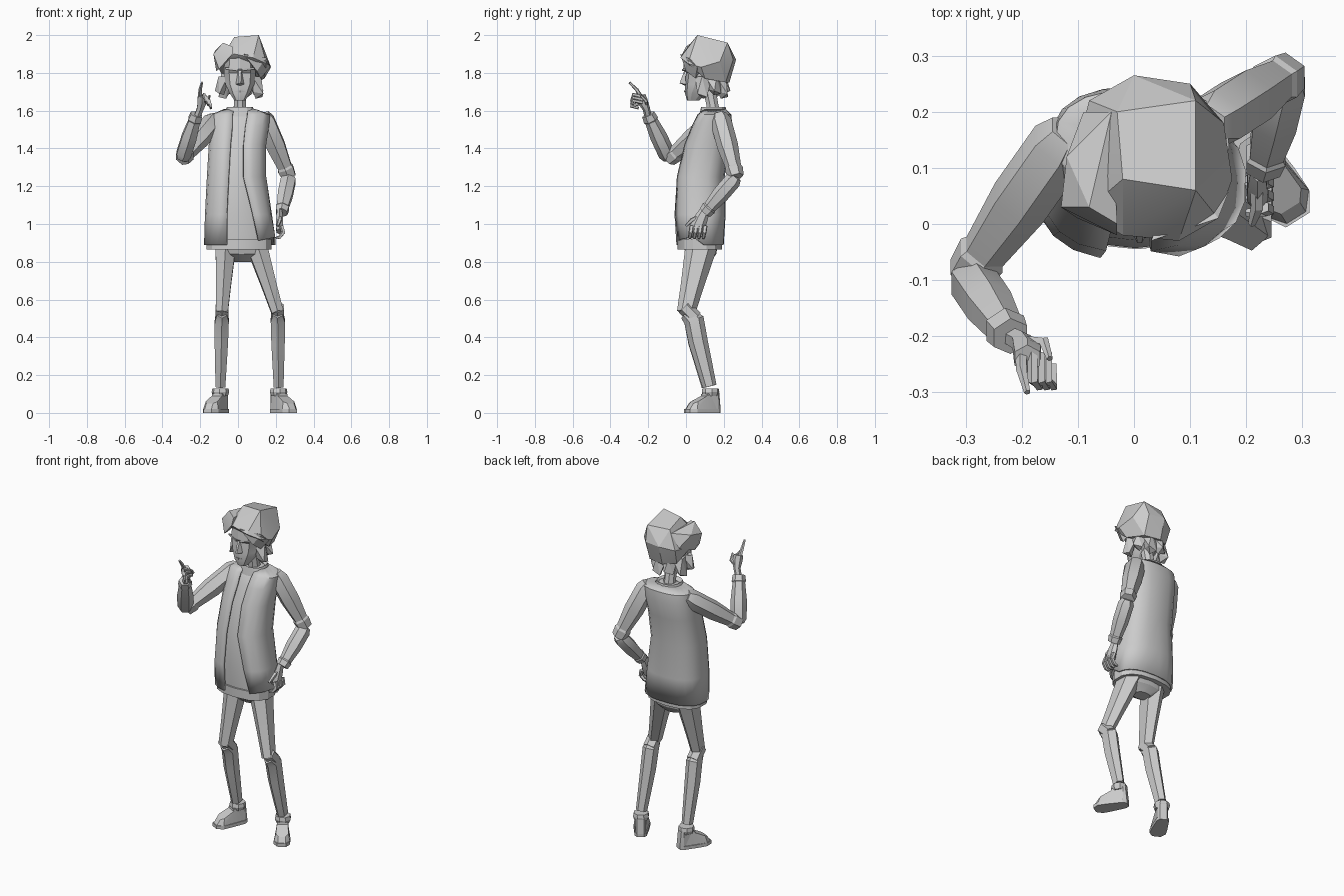
import bpy, bmesh, math
from mathutils import Vector, Matrix

cube = bpy.data.objects.get("Cube")
if cube:
    bpy.data.objects.remove(cube, do_unlink=True)

colour = (.6, .6, .6, 1)
grey = bpy.data.materials.new("plain grey")
grey.use_nodes = True
grey.diffuse_color = colour
grey.node_tree.nodes["Principled BSDF"].inputs["Base Color"].default_value = colour


def finish(name, bm, angle, matrix=Matrix()):
    bmesh.ops.recalc_face_normals(bm, faces=bm.faces)
    mesh = bpy.data.meshes.new(name)
    bm.to_mesh(mesh)
    bm.free()
    mesh.transform(matrix)
    mesh.materials.append(grey)
    obj = bpy.data.objects.new(name, mesh)
    bpy.context.collection.objects.link(obj)
    bpy.ops.object.select_all(action='DESELECT')
    bpy.context.view_layer.objects.active = obj
    obj.select_set(True)
    bpy.ops.object.shade_smooth_by_angle(angle=math.radians(angle))
    return obj


def hull(name, points, matrix=Matrix()):
    """Faceted solid wrapped around a few points."""
    bm = bmesh.new()
    for point in points:
        bm.verts.new(point)
    result = bmesh.ops.convex_hull(bm, input=bm.verts)
    inside = {v for v in result["geom_interior"] if isinstance(v, bmesh.types.BMVert)}
    bmesh.ops.delete(bm, geom=list(inside), context='VERTS')
    return finish(name, bm, 20, matrix)


def skin(name, rings, closed=True, caps=True, angle=25, matrix=Matrix()):
    """Bridge rings of equal length."""
    bm = bmesh.new()
    rows = [[bm.verts.new(point) for point in ring] for ring in rings]
    count = len(rows[0])
    for low, high in zip(rows, rows[1:]):
        for i in range(count if closed else count - 1):
            j = (i + 1) % count
            bm.faces.new((low[i], low[j], high[j], high[i]))
    if caps:
        bm.faces.new(rows[0])
        bm.faces.new(rows[-1])
    return finish(name, bm, angle, matrix)


def tube(name, stops, sides=6, depth=1, matrix=Matrix()):
    """Tube through stops of x, y, z and radius."""
    centres = [Vector(stop[:3]) for stop in stops]
    rings = []
    for i, stop in enumerate(stops):
        along = (centres[min(i + 1, len(stops) - 1)] - centres[max(i - 1, 0)]).normalized()
        across = Vector((1, 0, 0))
        across = (across - along * across.dot(along)).normalized()
        forward = along.cross(across) * depth
        turns = [math.tau * (k + .5) / sides for k in range(sides)]
        rings.append([centres[i] + stop[3] * (across * math.cos(t) + forward * math.sin(t)) for t in turns])
    return skin(name, rings, matrix=matrix)


def sleeve(name, start, end, wide, narrow):
    """Sleeve drawn in at the first joint and ending in a flared cuff."""
    start, end = Vector(start), Vector(end)
    profile = ((0, wide * .7), (.1, wide), (.5, wide), (.84, narrow), (.87, narrow * 1.15), (1, narrow))
    tube(name, [(*start.lerp(end, t), radius) for t, radius in profile])


def oval(z, left, right, front, back, start=0, end=math.tau, count=14, closed=True):
    """Slightly squared oval, with angles measured from the front."""
    soft = lambda c: math.copysign(abs(c) ** .8, c)
    ring = []
    for k in range(count):
        t = start + (end - start) * k / (count if closed else count - 1)
        ring.append(((left + right) / 2 + (right - left) / 2 * soft(math.sin(t)),
                     (front + back) / 2 - (back - front) / 2 * soft(math.cos(t)), z))
    return ring


# Open coat: height, extents and the two front edges
coat_rows = ((.89, -.18, .2, -.055, .2, -.06, .11), (1.05, -.175, .18, -.065, .21, -.06, .08),
             (1.25, -.165, .15, -.05, .205, -.05, .03), (1.42, -.155, .15, -.01, .23, -.04, .03),
             (1.52, -.15, .165, .03, .245, -.03, .04), (1.58, -.14, .17, .06, .24, -.03, .05),
             (1.61, -.07, .09, .09, .21, -.02, .05))


def coat_ring(z, left, right, front, back, edge_left, edge_right):
    def reach(x):
        sine = (2 * x - left - right) / (right - left)
        return math.asin(math.copysign(abs(sine) ** 1.25, sine))
    ring = oval(z, left, right, front, back, reach(edge_right), math.tau + reach(edge_left), 19, False)
    # The hem rises a little toward the left at the front
    return [(x, y, h + .2 * max(x, 0) * (h < .9) * (y < .08)) for x, y, h in ring]


coat = skin("coat", [coat_ring(*row) for row in coat_rows], closed=False, caps=False, angle=40)
thickness = coat.modifiers.new("thickness", 'SOLIDIFY')
thickness.thickness = .012
thickness.offset = -1

# Shirt follows the coat just inside it, with a hem band below
inset = .022
skin("shirt", [oval(z, left + inset, right - inset, front + inset, back - inset)
               for z, left, right, front, back, *edges in coat_rows], angle=35)
skin("shirt_hem", [oval(z, -.17, .18, -.045, .19) for z in (.865, .92)])

# Collar and neck
skin("collar", [oval(1.57, -.08, .1, .07, .22), oval(1.62, -.06, .08, .08, .21),
                oval(1.6, -.04, .06, .1, .19)], caps=False)
tube("neck", [(.01, .15, 1.55, .045), (.01, .14, 1.63, .034), (.01, .12, 1.73, .036)], sides=8)

# Head and face
skin("head", [oval(z, .01 - half, .01 + half, front, back, count=10) for z, half, front, back in (
    (1.655, .03, .005, .07), (1.69, .055, -.005, .11), (1.74, .08, -.005, .17),
    (1.8, .087, 0, .2), (1.82, .088, -.015, .2), (1.9, .08, -.01, .2))])
face = Matrix.Translation((.01, 0, 0))


def both(points):
    return [(side * x, y, z) for x, y, z in points for side in (-1, 1)]


hull("nose", both([(.008, -.006, 1.82), (.004, -.034, 1.745), (.022, 0, 1.74), (0, 0, 1.73)]), face)
hull("mouth", both([(.03, 0, 1.703), (0, -.012, 1.708), (0, -.01, 1.695)]), face)
for name, side in (("right", -1), ("left", 1)):
    mirror = face @ Matrix.Scale(side, 4, (1, 0, 0))
    hull(name + "_brow", [(.01, -.02, 1.81), (.01, -.02, 1.82), (.08, .01, 1.83),
                          (.08, .01, 1.82), (.01, .01, 1.81), (.07, .03, 1.82)], mirror)
    hull(name + "_ear", [(.07, .08, 1.79), (.1, .11, 1.8), (.1, .1, 1.74),
                         (.07, .08, 1.72), (.07, .13, 1.76)], mirror)

# Hair: crown, swept fringe, side lock and tufts at the nape
hull("hair_crown", [
    (-.02, .08, 1.99), (.11, .06, 2), (.11, .22, 1.96), (-.03, .2, 1.96),
    (.175, .08, 1.83), (.15, .01, 1.85), (.08, -.03, 1.88), (-.02, -.02, 1.9),
    (-.09, .02, 1.87), (-.11, .1, 1.84), (-.08, .22, 1.85), (0, .265, 1.87),
    (.1, .25, 1.87), (.16, .18, 1.86), (.14, .1, 1.77), (.1, .21, 1.75), (0, .23, 1.75), (-.07, .19, 1.76)])
hull("hair_fringe", [
    (-.13, .03, 1.9), (-.08, .03, 1.96), (-.03, 0, 1.94), (-.03, -.02, 1.9), (-.115, .08, 1.81),
    (-.1, .01, 1.82), (-.09, .2, 1.86), (-.12, .12, 1.92), (-.04, .2, 1.94)])
hull("hair_side_lock", [(.03, -.03, 1.9), (.15, .01, 1.88), (.17, .06, 1.83),
                        (.1, 0, 1.81), (.12, .05, 1.77), (.09, .1, 1.85)])
for i in range(6):
    turn = math.radians(40 * (i - 2.5))
    out = Vector((math.sin(turn), math.cos(turn), 0))
    across = Vector((out.y, -out.x, 0)) * .045
    base = Vector((.01, .105, 1.78)) + out * .075
    drop = Vector((0, 0, -.075 - .015 * (i % 2)))
    hull("hair_tuft_" + str(i), [
        base + across, base - across, base + out * .04, base - out * .02,
        base + drop + out * .055 + across * .5, base + drop * .9 + across * .6,
        base + drop * 1.2 + out * .04 - across * .6, base + drop * 1.3 + out * .01])

# Arms: raised right, bent left
for name, shoulder, elbow, wrist in (
        ("right", (-.115, .165, 1.56), (-.295, -.09, 1.345), (-.22, -.2, 1.58)),
        ("left", (.13, .175, 1.58), (.27, .265, 1.25), (.23, .1, 1.06))):
    sleeve(name + "_upper_sleeve", shoulder, elbow, .056, .042)
    sleeve(name + "_lower_sleeve", elbow, wrist, .045, .035)

# Right hand: raised index finger, others curled
tube("right_palm", [(-.22, -.2, 1.56, .018), (-.2, -.21, 1.61, .02), (-.19, -.23, 1.65, .028),
                    (-.19, -.24, 1.68, .026)])
tube("right_index_finger", [(-.2, -.23, 1.66, .012), (-.2, -.26, 1.71, .01), (-.19, -.3, 1.75, .006)], sides=5)
for i in range(3):
    x, z = -.18 + .013 * i, 1.675 - .016 * i
    tube("right_curled_finger_" + str(i), [(x, -.23, z, .01), (x, -.28, z + .01, .01),
         (x + .01, -.29, z - .02, .009), (x + .01, -.25, z - .03, .007)], sides=5)
tube("right_thumb", [(-.19, -.21, 1.63, .011), (-.16, -.21, 1.65, .01), (-.15, -.24, 1.68, .006)], sides=5)

# Left hand resting on the hip
tube("left_palm", [(.22, .1, 1.07, .015), (.22, .08, 1.03, .02), (.22, .06, .98, .022),
                   (.22, .05, .96, .018)], depth=1.8)
for i in range(4):
    y = .03 + .024 * i
    tube("left_finger_" + str(i), [(.23, y, .99, .012), (.24, y - .005, .955, .012),
         (.22, y - .01, .93, .01), (.2, y - .01, .925, .007)], sides=5)
tube("left_thumb", [(.22, .07, 1.04, .012), (.22, .03, 1.02, .012), (.21, 0, .99, .007)], sides=5)

# Pelvis, trouser legs and boots turned outward
skin("pelvis", [oval(.8, -.03, .07, .05, .13, count=10), oval(.84, -.1, .14, 0, .16, count=10),
                oval(.9, -.13, .15, -.02, .17, count=10)])
for name, hip, knee, ankle, turn in (
        ("right", (-.065, .08, .88), (-.085, 0, .53), (-.093, .12, .14), -28),
        ("left", (.1, .08, .88), (.21, 0, .53), (.215, .125, .14), 32)):
    middle = Vector(hip).lerp(Vector(knee), .6)
    tube(name + "_thigh", [(*hip, .062), (*middle, .045), (*knee, .036)], depth=1.35)
    tube(name + "_knee", [(knee[0], knee[1] + .02 - step, knee[2] + step, .04) for step in (-.03, .03)])
    calf, shin = (Vector(knee).lerp(Vector(ankle), t) for t in (.1, .4))
    back = Vector((0, .03, 0))
    tube(name + "_shin", [(*knee, .03), (*calf + back, .043), (*shin + back / 2, .041),
                          (*ankle, .03)], depth=1.25)
    place = Matrix.Translation((ankle[0], .13, 0)) @ Matrix.Rotation(math.radians(turn), 4, 'Z')
    outline = ((.025, -.145), (.046, -.11), (.044, -.06), (.034, .03), (.02, .05))
    hull(name + "_boot_sole", both([(x, y, z) for z in (0, .02) for x, y in outline]), place)
    hull(name + "_boot_toe", both([(.02, -.14, .02), (.045, -.11, .02), (.035, -.1, .06),
                                   (.02, -.12, .05), (.03, .02, .02), (.03, -.02, .1)]), place)
    hull(name + "_boot_heel", both([(.03, -.05, .02), (.03, .03, .02), (.02, .05, .02),
                                    (.03, -.04, .1), (.03, .03, .11), (.02, .04, .12)]), place)
    tube(name + "_boot_cuff", [(0, 0, .09, .04), (0, 0, .11, .047), (0, 0, .13, .043)], sides=8, matrix=place)
